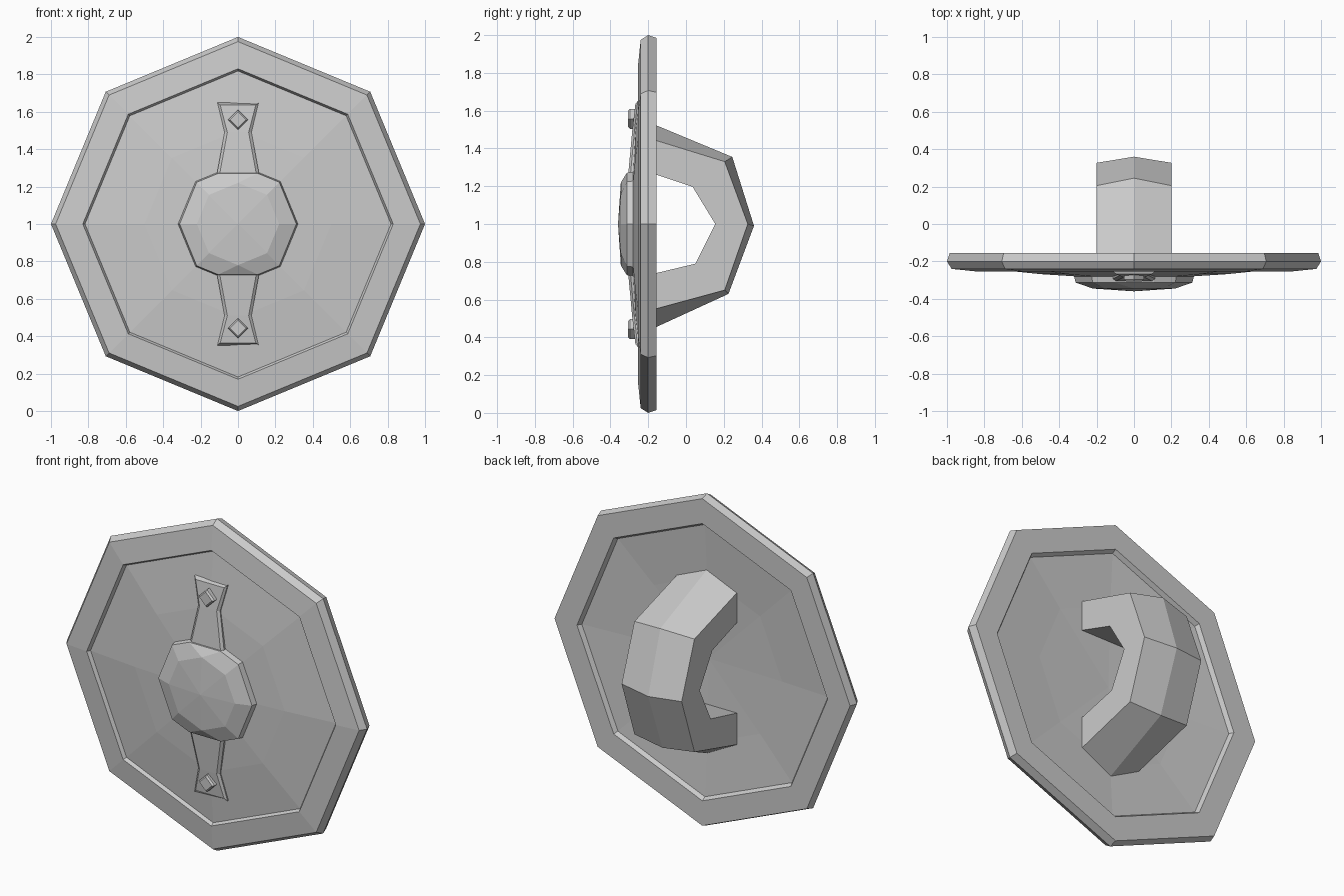
import bpy, bmesh
from math import cos, sin, pi

if "Cube" in bpy.data.objects:
    bpy.data.objects.remove(bpy.data.objects["Cube"])


def finish(bm, name):
    bmesh.ops.remove_doubles(bm, verts=bm.verts, dist=1e-5)
    bmesh.ops.recalc_face_normals(bm, faces=bm.faces)
    mesh = bpy.data.meshes.new(name)
    bm.to_mesh(mesh)
    bm.free()
    obj = bpy.data.objects.new(name, mesh)
    bpy.context.collection.objects.link(obj)
    return obj


def loft(name, sections):
    """Skin equal-length closed sections and cap both ends."""
    bm = bmesh.new()
    rows = [[bm.verts.new(p) for p in s] for s in sections]
    n = len(rows[0])
    for a, b in zip(rows, rows[1:]):
        for i in range(n):
            j = (i + 1) % n
            bm.faces.new((a[i], a[j], b[j], b[i]))
    bm.faces.new(rows[0])
    bm.faces.new(rows[-1])
    return finish(bm, name)


def ring(r, y, n=8, cz=1.0):
    return [(r * cos(2 * pi * i / n), y, cz + r * sin(2 * pi * i / n)) for i in range(n)]


def hull(name, points):
    bm = bmesh.new()
    for p in points:
        bm.verts.new(p)
    bmesh.ops.convex_hull(bm, input=bm.verts)
    bmesh.ops.dissolve_limit(bm, angle_limit=0.01, verts=bm.verts, edges=bm.edges)
    return finish(bm, name)


# Octagonal shield plate: rim, front and back recesses, shallow cone panel
profile = [(0.001, -0.215), (0.5, -0.20), (0.82, -0.18), (0.835, -0.155), (0.985, -0.155),
           (1.0, -0.20), (0.975, -0.24), (0.83, -0.255), (0.818, -0.235),
           (0.5, -0.268), (0.001, -0.30)]
loft("shield_plate", [ring(r, y) for r, y in profile])

# Domed centre boss with clipped top and bottom corners
quarter = [(0.325, 0), (0.23, 0.23), (0.11, 0.279)]
points = [(0, -0.36, 1.0)] + ring(0.22, -0.345)
for x, z in quarter:
    for sx in (-1, 1):
        for sz in (-1, 1):
            points += [(sx * x, -0.26, 1 + sz * z),
                       (sx * x * 0.96, -0.313, 1 + sz * z * 0.97)]
hull("centre_boss", points)

# Flared straps and diamond studs above and below the boss
stations = [(0.65, 0.11, -0.268, 0.015), (0.49, 0.072, -0.285, 0), (0.24, 0.118, -0.308, 0)]
for side, label in ((1, "upper"), (-1, "lower")):
    sections = []
    for z, w, y, cut in stations:
        base, top = 1 + side * z, 1 + side * (z - cut)
        sections.append([(-w, -0.225, base), (-w, y + 0.012, base), (-w + 0.015, y, top),
                         (w - 0.015, y, top), (w, y + 0.012, base), (w, -0.225, base)])
    loft(label + "_strap", sections)
    c = 1 + side * 0.557
    loft(label + "_stud", [ring(0.053, -0.26, 4, c), ring(0.053, -0.297, 4, c),
                           ring(0.042, -0.308, 4, c)])

# Arched arm grip: ridge, outer side edge and inner edge in (y, z)
ridge = [(-0.20, 1.54), (0.245, 1.355), (0.36, 0.99), (0.225, 0.63), (-0.20, 0.435)]
edge = [(-0.20, 1.455), (0.205, 1.33), (0.327, 1.0), (0.205, 0.65), (-0.20, 0.54)]
inner = [(-0.20, 1.275), (0.035, 1.197), (0.155, 1.0), (0.05, 0.79), (-0.20, 0.73)]
loft("arm_grip", [[(-0.2, *e), (0, *r), (0.2, *e), (0.2, *i), (-0.2, *i)]
                  for r, e, i in zip(ridge, edge, inner)])
